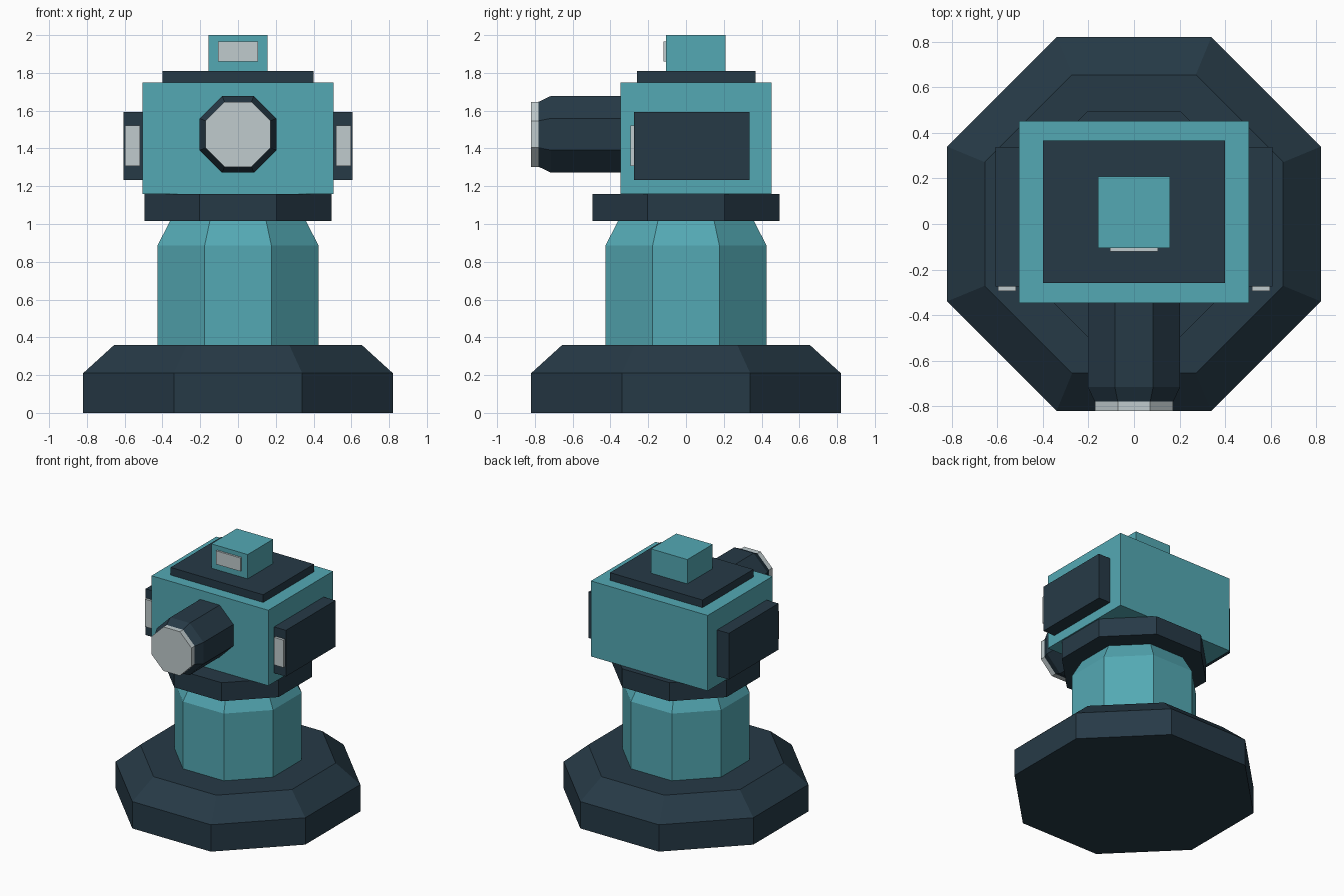
import bpy
import bmesh
from math import pi, cos
from mathutils import Matrix, Vector

cube = bpy.data.objects.get("Cube")
if cube:
    bpy.data.objects.remove(cube, do_unlink=True)


def material(name, rgb):
    mat = bpy.data.materials.new(name)
    mat.use_nodes = True
    color = (*rgb, 1)
    mat.diffuse_color = color
    mat.node_tree.nodes["Principled BSDF"].inputs["Base Color"].default_value = color
    return mat


TEAL = material("teal paint", (0.088, 0.395, 0.455))
DARK = material("dark slate", (0.0194, 0.042, 0.062))
PALE = material("pale grey glass", (0.53, 0.60, 0.615))


def finish(name, bm, mat):
    bmesh.ops.recalc_face_normals(bm, faces=bm.faces)
    mesh = bpy.data.meshes.new(name)
    bm.to_mesh(mesh)
    bm.free()
    mesh.materials.append(mat)
    obj = bpy.data.objects.new(name, mesh)
    bpy.context.collection.objects.link(obj)
    return obj


def box(name, mat, x, y, z):
    """Box from its (low, high) extents on each axis."""
    bm = bmesh.new()
    size = [b - a for a, b in (x, y, z)]
    mid = Vector([(a + b) / 2 for a, b in (x, y, z)])
    bmesh.ops.create_cube(bm, size=1, matrix=Matrix.Translation(mid) @ Matrix.Diagonal((*size, 1)))
    return finish(name, bm, mat)


def octagon(name, mat, profile, place=Matrix()):
    """Eight-sided solid from (half width across flats, height) rings."""
    bm = bmesh.new()
    rings = []
    for half, h in profile:
        spin = [Matrix.Rotation((i + 0.5) * pi / 4, 3, 'Z') for i in range(8)]
        rings.append([bm.verts.new(place @ (r @ Vector((half / cos(pi / 8), 0, h)))) for r in spin])
    for low, high in zip(rings, rings[1:]):
        for i in range(8):
            j = (i + 1) % 8
            bm.faces.new((low[i], low[j], high[j], high[i]))
    bm.faces.new(rings[0][::-1])
    bm.faces.new(rings[-1])
    return finish(name, bm, mat)


# Pedestal
octagon("base", DARK, [(0.82, 0), (0.82, 0.21), (0.655, 0.36)])
octagon("column", TEAL, [(0.427, 0.36), (0.427, 0.885), (0.36, 1.015)])
octagon("collar", DARK, [(0.495, 1.015), (0.495, 1.16)])

# Head with top plate and sensor
box("head", TEAL, (-0.505, 0.505), (-0.347, 0.453), (1.16, 1.75))
box("top_plate", DARK, (-0.4, 0.4), (-0.26, 0.367), (1.75, 1.81))
box("sensor", TEAL, (-0.157, 0.157), (-0.105, 0.208), (1.81, 2.0))
box("sensor_window", PALE, (-0.105, 0.105), (-0.12, -0.105), (1.86, 1.965))

# Barrel and lens, pointing to the front
forward = Matrix.Translation((0, 0, 1.475)) @ Matrix.Rotation(pi / 2, 4, 'X')
octagon("barrel", DARK, [(0.203, 0.347), (0.203, 0.715), (0.172, 0.78)], forward)
octagon("lens", PALE, [(0.172, 0.775), (0.172, 0.82)], forward)

# Side pods with front lamps
for side, s in (("left", 1), ("right", -1)):
    box(side + "_pod", DARK, sorted((s * 0.505, s * 0.607)), (-0.275, 0.337), (1.232, 1.593))
    box(side + "_lamp", PALE, sorted((s * 0.518, s * 0.598)), (-0.295, -0.275), (1.307, 1.522))
